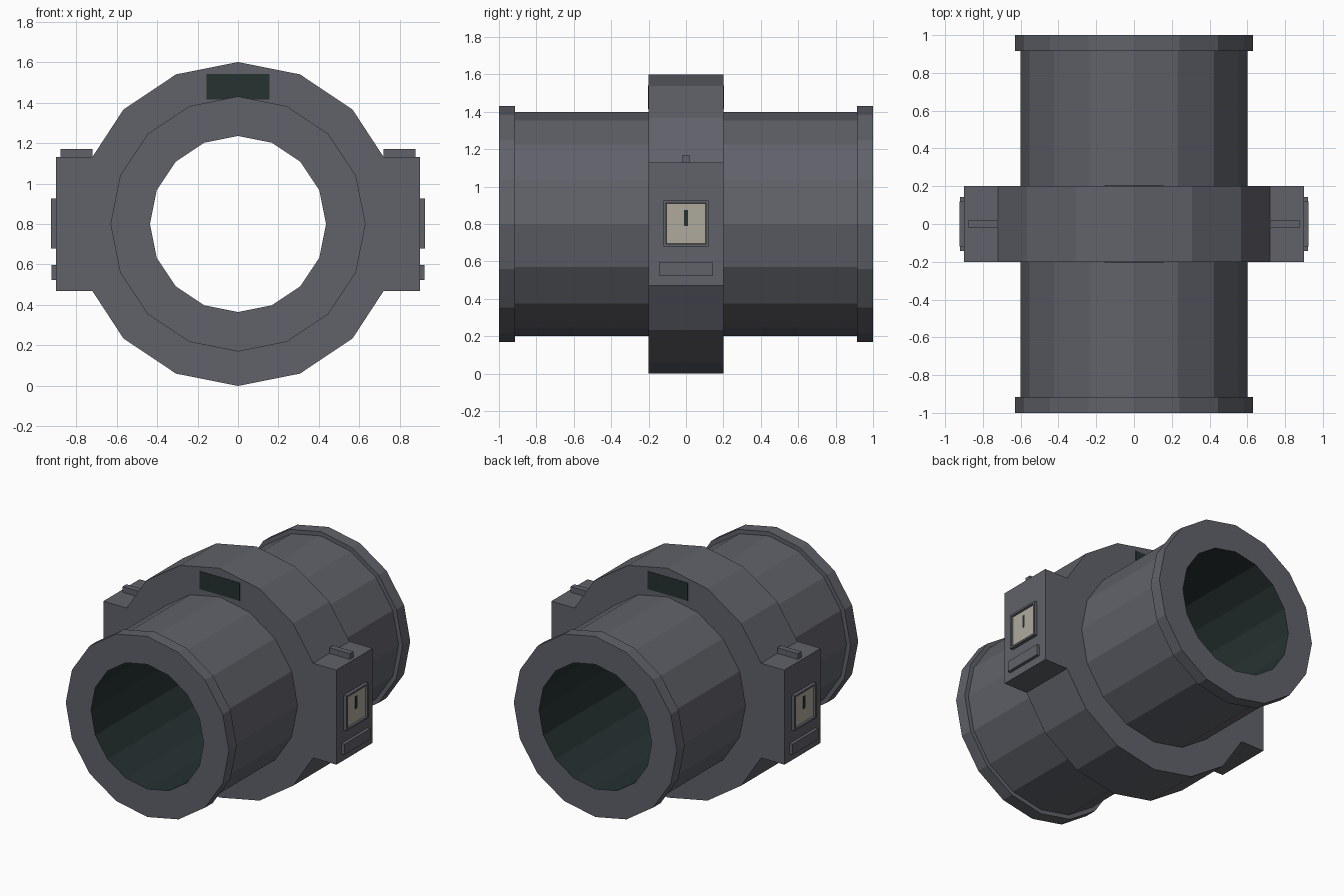
import bpy, bmesh, math
from mathutils import Matrix, Vector

if "Cube" in bpy.data.objects:
    bpy.data.objects.remove(bpy.data.objects["Cube"])

SIDES, CZ = 16, 0.8


def material(name, rgb):
    m = bpy.data.materials.new(name)
    m.diffuse_color = (*rgb, 1)
    m.use_nodes = True
    m.node_tree.nodes["Principled BSDF"].inputs["Base Color"].default_value = m.diffuse_color
    return m


GREY = material("steel grey", (0.117, 0.122, 0.142))
DARK = material("dark green", (0.019, 0.032, 0.031))
BEIGE = material("pale beige", (0.43, 0.40, 0.335))


def finish(bm, name, mats, mirror=False):
    bmesh.ops.recalc_face_normals(bm, faces=bm.faces)
    me = bpy.data.meshes.new(name)
    bm.to_mesh(me)
    bm.free()
    for m in mats:
        me.materials.append(m)
    ob = bpy.data.objects.new(name, me)
    bpy.context.collection.objects.link(ob)
    if mirror:
        ob.modifiers.new("mirror", 'MIRROR').use_axis = (True, False, False)
    return ob


def box_mesh(lo, hi):
    lo, hi = Vector(lo), Vector(hi)
    bm = bmesh.new()
    bmesh.ops.create_cube(bm, size=1, matrix=Matrix.Translation((lo + hi) / 2)
                          @ Matrix.Diagonal((*(hi - lo), 1)))
    return bm


def lathe(profile, point):
    """Closed ring of a (radius, y) profile; returns the mesh and faces by profile segment."""
    bm = bmesh.new()
    rings = [[bm.verts.new(point(r, y, i)) for r, y in profile] for i in range(SIDES)]
    n, strips = len(profile), [[] for _ in profile]
    for i in range(SIDES):
        a, b = rings[i], rings[(i + 1) % SIDES]
        for j in range(n):
            k = (j + 1) % n
            strips[j].append(bm.faces.new((a[j], a[k], b[k], b[j])))
    return bm, strips


def round_point(r, y, i):
    t = 2 * math.pi * i / SIDES
    return (r * math.cos(t), y, CZ + r * math.sin(t))


def collar_point(r, y, i):
    # the outer rim is cut flat at x = 0.72 where the side housings start
    x, y, z = round_point(r, y, i)
    if r > 0.7 and abs(x) > 0.7:
        x, z = math.copysign(0.72, x), CZ + max(-0.33, min(0.33, (z - CZ) * 1.2))
    return (x, y, z)


# pipe with end flanges and a dark bore
bm, strips = lathe([(0.435, -1), (0.63, -1), (0.63, -0.915), (0.6, -0.915),
                    (0.6, 0.915), (0.63, 0.915), (0.63, 1), (0.435, 1)], round_point)
for f in strips[-1]:
    f.material_index = 1
finish(bm, "pipe", [GREY, DARK])

# centre collar, flat sides pulled out into housings
bm, strips = lathe([(0.59, -0.2), (0.8, -0.2), (0.8, 0.2), (0.59, 0.2)], collar_point)
flat = [f for f in strips[1] if all(abs(abs(v.co.x) - 0.72) < 1e-4 for v in f.verts)]
out = bmesh.ops.extrude_face_region(bm, geom=flat)
for v in (g for g in out["geom"] if isinstance(g, bmesh.types.BMVert)):
    v.co.x = math.copysign(0.9, v.co.x)
bmesh.ops.delete(bm, geom=[f for f in flat if f.is_valid], context='FACES')
finish(bm, "collar", [GREY])

# dark windows on the front and back of the collar
for side, name in ((-1, "front_window"), (1, "back_window")):
    ys = sorted((side * 0.198, side * 0.203))
    finish(box_mesh((-0.155, ys[0], 1.415), (0.155, ys[1], 1.54)), name, [DARK])

# gauge frames with recessed beige dial
bm = box_mesh((0.89, -0.12, 0.68), (0.923, 0.12, 0.925))
face = max(bm.faces, key=lambda f: f.calc_center_median().x)
bmesh.ops.recalc_face_normals(bm, faces=bm.faces)
bmesh.ops.inset_region(bm, faces=[face], thickness=0.018)
bmesh.ops.inset_region(bm, faces=[face], thickness=0.005, depth=-0.012)
face.material_index = 1
finish(bm, "gauge_frame", [GREY, BEIGE], True)

# gauge needles, lower plates and top rails
finish(box_mesh((0.908, -0.01, 0.79), (0.914, 0.01, 0.875)), "gauge_needle", [DARK], True)
finish(box_mesh((0.89, -0.143, 0.523), (0.922, 0.143, 0.597)), "lower_plate", [GREY], True)
finish(box_mesh((0.72, -0.02, 1.11), (0.877, 0.02, 1.17)), "top_rail", [GREY], True)
